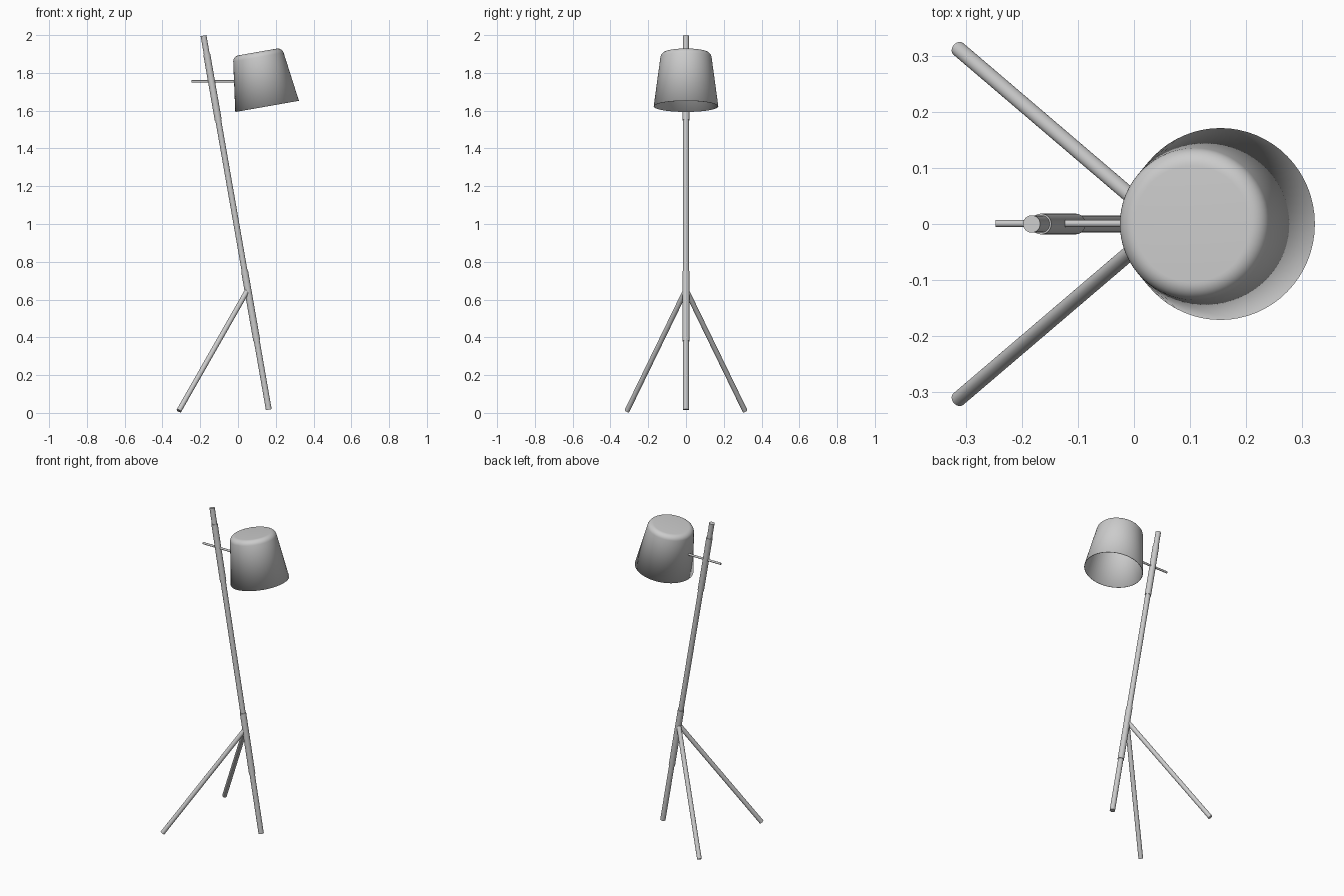
import bpy, math
from mathutils import Vector, Matrix

if "Cube" in bpy.data.objects:
    bpy.data.objects.remove(bpy.data.objects["Cube"])


def smooth(ob, angle=35):
    bpy.ops.object.select_all(action='DESELECT')
    ob.select_set(True)
    bpy.context.view_layer.objects.active = ob
    bpy.ops.object.shade_smooth_by_angle(angle=math.radians(angle))


def tube(name, a, b, r, sides=32):
    """Solid round bar from point a to point b."""
    a, b = Vector(a), Vector(b)
    d = b - a
    bpy.ops.mesh.primitive_cylinder_add(vertices=sides, radius=r, depth=d.length)
    ob = bpy.context.object
    ob.name = name
    ob.data.transform(Matrix.Translation((a + b) / 2)
                      @ d.to_track_quat('Z', 'Y').to_matrix().to_4x4())
    smooth(ob)
    return ob


def on_pole(z):
    """Point on the leaning pole's axis at height z."""
    return (0.163 - 0.1745 * (z - 0.017), 0, z)


# Leaning main pole with two thicker sleeves
tube("main_pole", on_pole(0.017), on_pole(1.997), 0.0155)
tube("lower_sleeve", on_pole(0.38), on_pole(0.75), 0.0185)
tube("upper_sleeve", on_pole(1.55), on_pole(1.90), 0.0185)

# Two rear legs
for side, s in (("left", 1), ("right", -1)):
    tube(side + "_leg", (-0.313, s * 0.312, 0.011), (0.048, s * 0.004, 0.645), 0.0135)

# Thin arm holding the shade
tube("shade_arm", (-0.247, 0.001, 1.755), (-0.012, 0.001, 1.755), 0.0065, 24)

# Lamp shade: tapered profile with rounded top corner, spun around its axis
H, R, fillet = 0.292, 0.171, 0.032
slope = math.radians(7.8)
top_r = R - (H - fillet) * math.tan(slope)
profile = [(R, 0)]
cx = top_r - fillet / math.cos(slope) + fillet * math.sin(slope) * math.tan(slope)
for i in range(9):
    t = slope + (math.pi / 2 - slope) * i / 8
    profile.append((cx + fillet * math.cos(t), H - fillet + fillet * math.sin(t)))
N = 64
verts = [(r * math.cos(2 * math.pi * k / N), r * math.sin(2 * math.pi * k / N), z)
         for r, z in profile for k in range(N)]
faces = [(j * N + k, j * N + (k + 1) % N, (j + 1) * N + (k + 1) % N, (j + 1) * N + k)
         for j in range(len(profile) - 1) for k in range(N)]
faces.append([(len(profile) - 1) * N + k for k in range(N)])
mesh = bpy.data.meshes.new("lamp_shade")
mesh.from_pydata(verts, [], faces)
shade = bpy.data.objects.new("lamp_shade", mesh)
bpy.context.collection.objects.link(shade)
shade.location = (0.154, 0, 1.623)
shade.rotation_euler = (0, math.radians(-10), 0)
wall = shade.modifiers.new("wall", 'SOLIDIFY')
wall.thickness = 0.003
smooth(shade)
